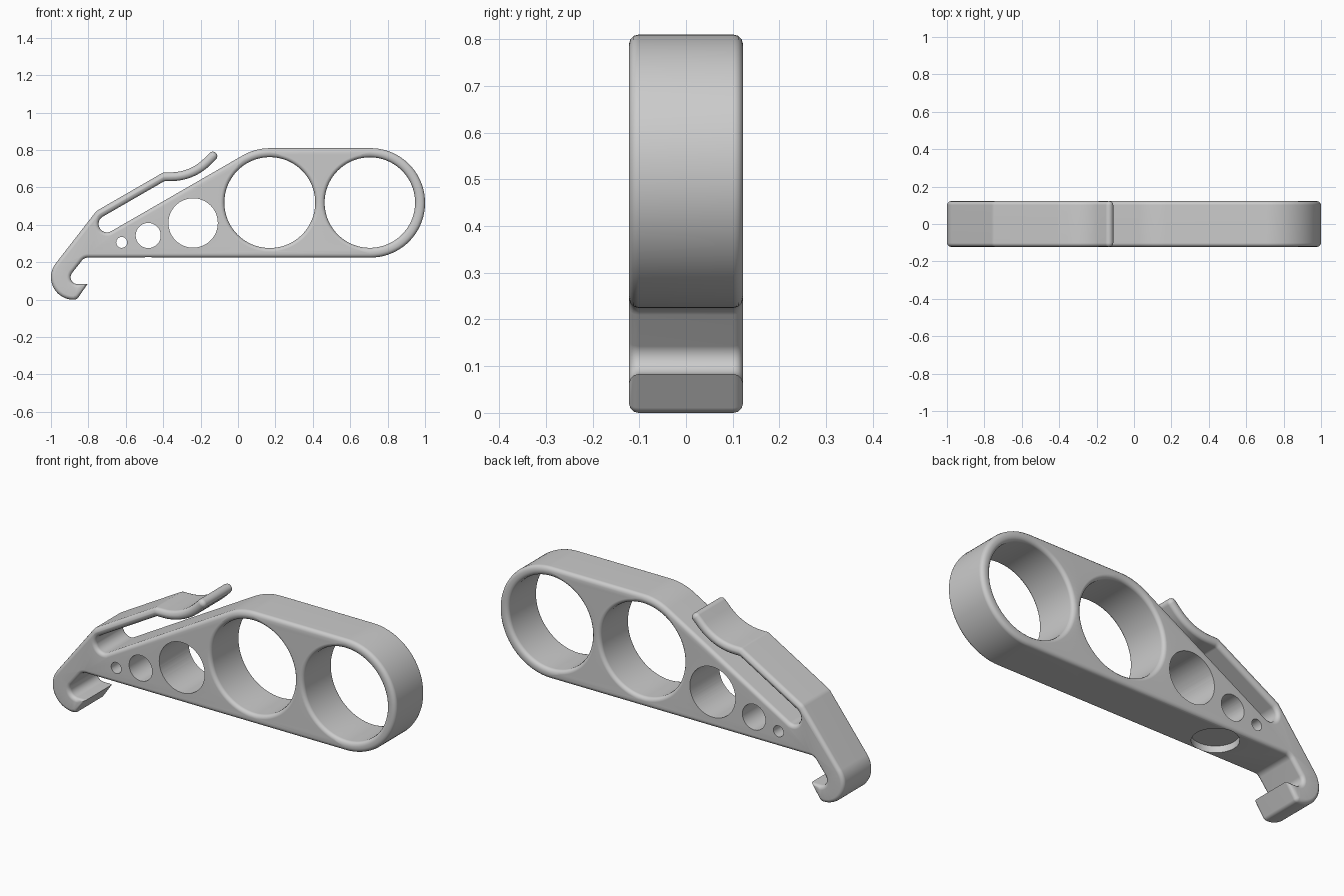
import bpy, bmesh
from math import sin, cos, pi, radians, tan, ceil
from mathutils import Vector, Matrix

HALF_DEPTH = 0.122
EDGE_RADIUS = 0.02

cube = bpy.data.objects.get("Cube")
if cube:
    bpy.data.objects.remove(cube, do_unlink=True)


def rounded_outline(corners):
    """Turn (x, z, radius) corners into a closed loop with filleted corners."""
    loop = []
    for i, (x, z, r) in enumerate(corners):
        p = Vector((x, z))
        a = (Vector(corners[i - 1][:2]) - p).normalized()
        b = (Vector(corners[(i + 1) % len(corners)][:2]) - p).normalized()
        if r == 0:
            loop.append(p)
            continue
        half = a.angle(b) / 2
        centre = p + (a + b).normalized() * r / sin(half)
        start = p + a * r / tan(half) - centre
        end = p + b * r / tan(half) - centre
        sweep = start.angle_signed(end)
        steps = max(3, ceil(abs(sweep) / radians(5 if r > 0.1 else 11)))
        for k in range(steps + 1):
            t = -sweep * k / steps
            loop.append(centre + Matrix.Rotation(t, 2) @ start)
    return [p for i, p in enumerate(loop) if (p - loop[i - 1]).length > 0.0025]


def circle_hole(x, z, r, n=80):
    """Clockwise loop, so the solid lies on its left side."""
    return [Vector((x + r * cos(-2 * pi * k / n), z + r * sin(-2 * pi * k / n)))
            for k in range(n)]


def inset(loop, distance):
    """Move a loop into the solid with mitred corners."""
    result = []
    for i, p in enumerate(loop):
        d1 = (p - loop[i - 1]).normalized()
        d2 = (loop[(i + 1) % len(loop)] - p).normalized()
        n1, n2 = Vector((-d1.y, d1.x)), Vector((-d2.y, d2.x))
        result.append(p + (n1 + n2) * distance / (1 + n1.dot(n2)))
    return result


def rounded_plate(name, loops):
    """Plate with rounded rims along every loop."""
    angles = [radians(a) for a in (-90, -60, -30, 0, 0, 30, 60, 90)]
    bm = bmesh.new()
    caps = [[], []]
    for loop in loops:
        rings = []
        for k, a in enumerate(angles):
            side = -1 if k < len(angles) // 2 else 1
            y = side * (HALF_DEPTH - EDGE_RADIUS) + EDGE_RADIUS * sin(a)
            pts = inset(loop, EDGE_RADIUS * (1 - cos(a)))
            rings.append([bm.verts.new((p.x, y, p.y)) for p in pts])
        n = len(loop)
        for r1, r2 in zip(rings, rings[1:]):
            for i in range(n):
                j = (i + 1) % n
                bm.faces.new((r1[i], r1[j], r2[j], r2[i]))
        for cap, ring in zip(caps, (rings[0], rings[-1])):
            cap += [bm.edges.get((ring[i - 1], ring[i])) for i in range(n)]
    for cap, direction in zip(caps, (-1, 1)):
        bmesh.ops.triangle_fill(bm, edges=cap, use_beauty=True,
                                normal=(0, direction, 0))
    bmesh.ops.recalc_face_normals(bm, faces=bm.faces)
    mesh = bpy.data.meshes.new(name)
    bm.to_mesh(mesh)
    bm.free()
    obj = bpy.data.objects.new(name, mesh)
    bpy.context.collection.objects.link(obj)
    return obj


def drill(target, location, radius, depth, rotation=(0, 0, 0)):
    """Cut a sharp-edged round hole."""
    bpy.ops.mesh.primitive_cylinder_add(vertices=64, radius=radius, depth=depth,
                                        location=location, rotation=rotation)
    cutter = bpy.context.object
    cutter.name = "hole_cutter"
    cutter.hide_render = True
    mod = target.modifiers.new("hole", 'BOOLEAN')
    mod.operation = 'DIFFERENCE'
    mod.solver = 'EXACT'
    mod.object = cutter
    bpy.ops.object.select_all(action='DESELECT')
    bpy.context.view_layer.objects.active = target
    target.select_set(True)
    bpy.ops.object.modifier_apply(modifier=mod.name)
    bpy.data.objects.remove(cutter, do_unlink=True)


# Silhouette, counter-clockwise: corner position and fillet radius
body_corners = [
    (1.0, 0.225, 0.2915), (1.0, 0.81, 0.2915), (0.0925, 0.81, 0.2925),
]
slot_corners = [(-0.7165, 0.3435, 0.044), (-0.7615, 0.4215, 0.044)]
clip_corners = [
    (-0.393, 0.634, 0.03), (-0.234, 0.634, 0.298),
    (-0.101, 0.767, 0.0235), (-0.135, 0.801, 0.0235),
    (-0.254, 0.682, 0.25), (-0.40, 0.68, 0.025), (-0.757, 0.474, 0.05),
]
hook_corners = [
    (-1.0, 0.161, 0.12), (-1.0, 0.0, 0.12), (-0.862, 0.0, 0.025),
    (-0.805, 0.083, 0), (-0.895, 0.083, 0.037), (-0.895, 0.1327, 0.037),
    (-0.822, 0.225, 0.04),
]
outline = rounded_outline(body_corners + slot_corners + clip_corners + hook_corners)

# Body with the two large finger rings
handle = rounded_plate("handle_body", [
    outline,
    circle_hole(0.17, 0.519, 0.243),
    circle_hole(0.705, 0.519, 0.242),
])

# Row of shrinking through holes
for x, z, r in ((-0.24, 0.41, 0.132), (-0.48, 0.343, 0.067), (-0.622, 0.306, 0.029)):
    drill(handle, (x, 0, z), r, 1, (pi / 2, 0, 0))

# Shallow round pocket in the underside
drill(handle, (-0.48, 0, 0.23), 0.11, 0.06)

# Smooth rims with flat faces
bpy.ops.object.shade_smooth_by_angle(angle=radians(32))
weighted = handle.modifiers.new("flat_faces", 'WEIGHTED_NORMAL')
weighted.keep_sharp = True
